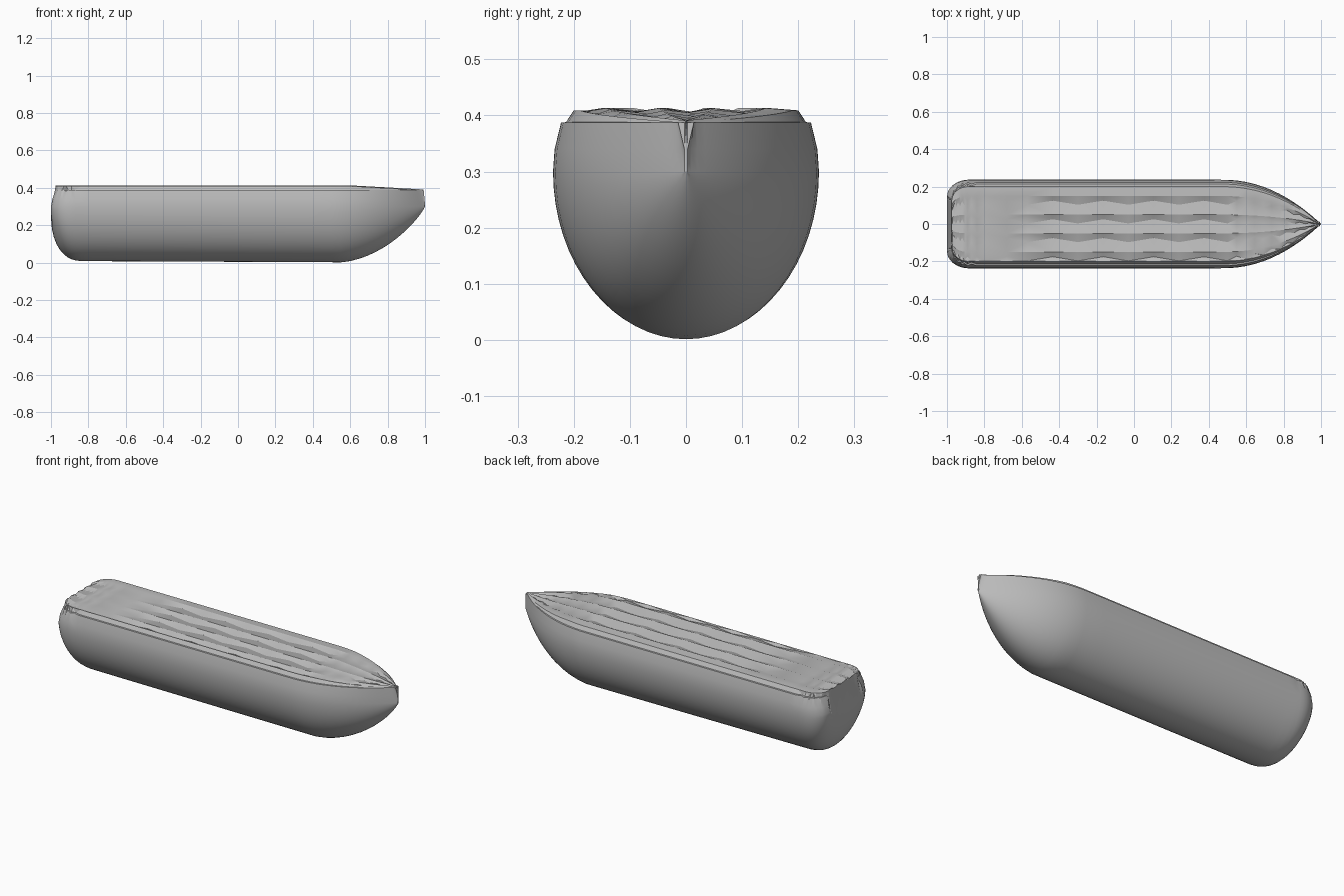
import bpy, bmesh, math

if "Cube" in bpy.data.objects:
    bpy.data.objects.remove(bpy.data.objects["Cube"], do_unlink=True)

BEAM, SHOULDER, DECK = 0.237, 0.3, 0.411
BILGE_STEPS = 16

grey = bpy.data.materials.new("hull grey")
grey.use_nodes = True
colour = (0.5, 0.5, 0.5, 1)
grey.diffuse_color = colour
grey.node_tree.nodes["Principled BSDF"].inputs["Base Color"].default_value = colour


def half_width(x):
    if x > 0.47:
        return max(BEAM * (1 - ((x - 0.47) / 0.53) ** 2.1), 0.003)
    if x < -0.88:
        u = (-0.88 - x) / 0.12
        return BEAM * (0.62 + 0.38 * math.sqrt(max(0, 1 - u * u)))
    return BEAM


def keel_height(x):
    if x > 0.52:
        return SHOULDER * (1 - (1 - ((x - 0.52) / 0.48) ** 1.9) ** 0.85)
    if x < -0.82:
        u = (-0.82 - x) / 0.18
        return 0.008 + 0.235 * (1 - math.sqrt(max(0, 1 - u ** 2.6)))
    return 0.002 + 0.006 * (0.52 - x) / 1.34


# Stations along the length: dense at the rounded stern and the bow
stern = [-1, -0.995, -0.985, -0.97, -0.955, -0.94, -0.925, -0.91, -0.89, -0.87, -0.84, -0.8]
middle = [-0.57 + 0.135 * i for i in range(10)]
bow = [0.5 + 0.5 * math.sin(math.pi / 2 * i / 16) for i in range(17)]
stations = sorted(stern + [-0.68] + [x for x in middle if x < 0.49] + bow)

# Deck pleats: a straight ridge beside a zigzag valley
ridges = (0.15, 0.05, -0.05, -0.15)


def deck_line(x, width, index):
    zig = 1 if index % 2 else 0
    fade = 1.0 if -0.6 < x < 0.55 else 0.5
    sheer = DECK - 0.022 * max(0, (x - 0.6) / 0.4)
    scale = width / BEAM
    points = [(0.2 * scale, sheer - 0.002)]
    for r in ridges:
        points.append((r * scale, sheer + 0.002))
        points.append(((r - 0.025 - 0.022 * zig) * scale, sheer - 0.011 * fade))
    points.append((-0.2 * scale, sheer - 0.002))
    return points


def section(x, index):
    w, k = half_width(x), keel_height(x)
    # Hull sides lean inward at both ends
    lean = 0.025 * max(0, (-0.9 - x) / 0.1) - 0.008 * max(0, (x - 0.9) / 0.1)
    fold = 0.01 if x < -0.82 and index % 2 else 0
    rim = max(0.94 * w, 0.014) - fold
    ring = []
    for i in range(-BILGE_STEPS, BILGE_STEPS + 1):
        a = math.pi / 2 * i / BILGE_STEPS
        ring.append((x, w * math.sin(a), k + (SHOULDER - k) * (1 - math.cos(a))))
    # Gunwale, step and pleated deck
    ring.append((x + lean * 0.3, 0.988 * w, 0.34))
    ring.append((x + lean, rim, 0.387))
    ring.append((x + lean, rim * 0.96, 0.388))
    ring += [(x + lean, y, z) for y, z in deck_line(x, w, index)]
    ring.append((x + lean, -rim * 0.96, 0.388))
    ring.append((x + lean, -rim, 0.387))
    ring.append((x + lean * 0.3, -0.988 * w, 0.34))
    return ring


# Loft the sections into one closed hull
bm = bmesh.new()
rings = [[bm.verts.new(p) for p in section(x, i)] for i, x in enumerate(stations)]
for a, b in zip(rings, rings[1:]):
    for j in range(len(a)):
        n = (j + 1) % len(a)
        bm.faces.new((a[j], a[n], b[n], b[j]))
bm.faces.new(rings[0])
bm.faces.new(rings[-1])
bmesh.ops.triangulate(bm, faces=[f for f in bm.faces if len(f.verts) > 4 or f.calc_center_median().z > 0.386])
bmesh.ops.recalc_face_normals(bm, faces=bm.faces)

mesh = bpy.data.meshes.new("ship_hull")
bm.to_mesh(mesh)
bm.free()
mesh.materials.append(grey)
hull = bpy.data.objects.new("ship_hull", mesh)
bpy.context.collection.objects.link(hull)
bpy.context.view_layer.objects.active = hull
hull.select_set(True)
bpy.ops.object.shade_smooth_by_angle(angle=math.radians(25))
